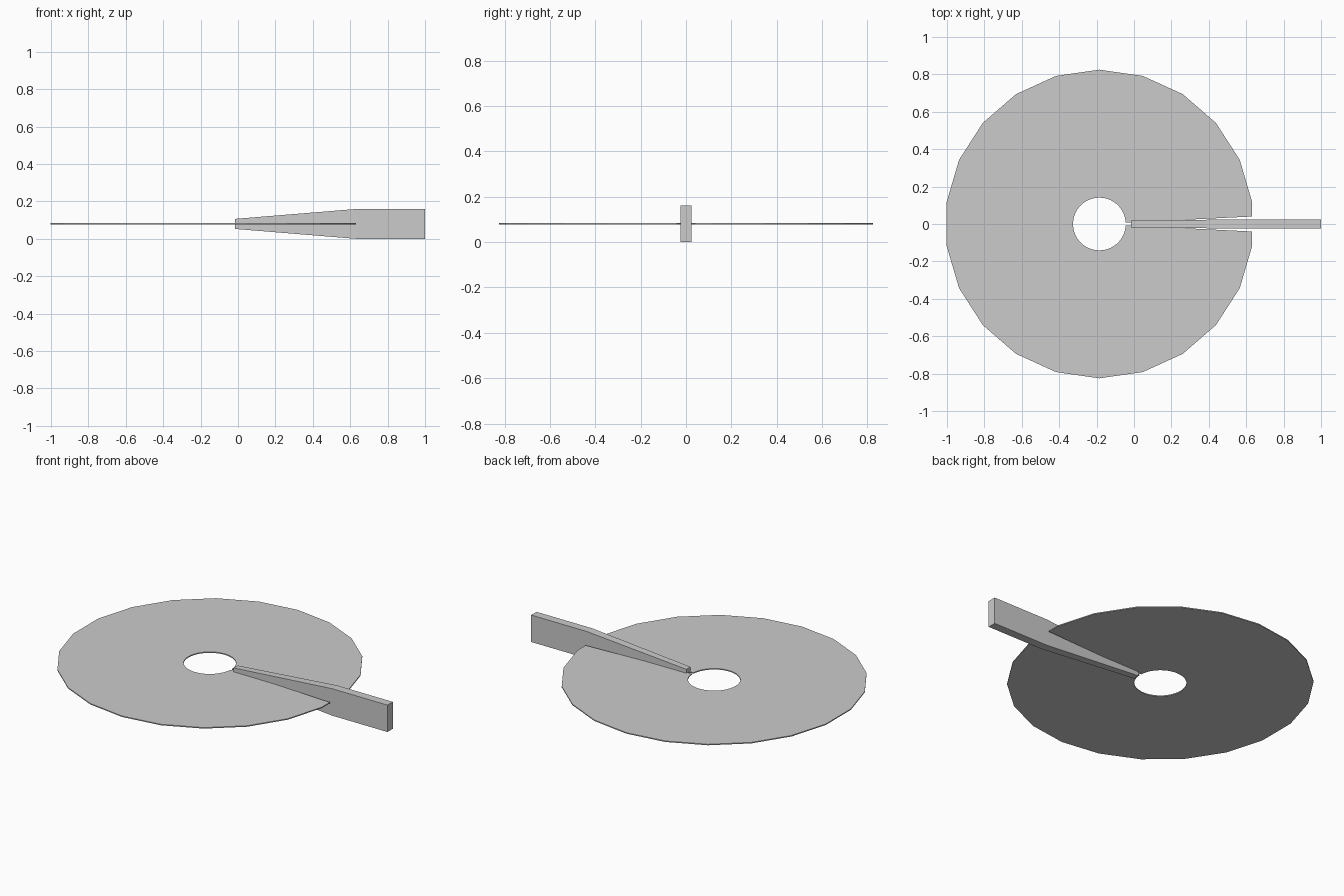
import bpy, bmesh
from math import sin, cos, tan, pi, radians, atan2

if "Cube" in bpy.data.objects:
    bpy.data.objects.remove(bpy.data.objects["Cube"])

CX, MID, R_OUT, R_IN, HALF = -0.185, 0.081, 0.825, 0.141, 0.003


def make_object(name, build):
    bm = bmesh.new()
    build(bm)
    bmesh.ops.recalc_face_normals(bm, faces=bm.faces)
    mesh = bpy.data.meshes.new(name)
    bm.to_mesh(mesh)
    bm.free()
    obj = bpy.data.objects.new(name, mesh)
    bpy.context.collection.objects.link(obj)
    return obj


# Thin 22-sided disc with a round hole and a narrow radial slot
def build_disc(bm):
    step = 2 * pi / 22
    slot = atan2(0.04, 0.815)
    corners = [step * (k + 0.5) for k in range(22)]
    fine = [step * (k + 0.5 + h) for k in range(21) for h in (0, 0.5)] + [corners[-1]]
    angles = [slot] + fine + [2 * pi - slot]
    rings = []
    for a in angles:
        # distance to the straight polygon side at this angle
        local = (a + step / 2) % step - step / 2
        r_out = R_OUT * cos(step / 2) / cos(local)
        rings.append([bm.verts.new((CX + r * cos(a), r * sin(a), MID + z))
                      for r, z in ((R_IN, -HALF), (r_out, -HALF), (r_out, HALF), (R_IN, HALF))])
    for a, b in zip(rings, rings[1:]):
        for i in range(4):
            j = (i + 1) % 4
            bm.faces.new((a[i], b[i], b[j], a[j]))
    bm.faces.new(rings[0])
    bm.faces.new(rings[-1])


# Handle: rectangular bar tapering into the slot
def build_handle(bm):
    sections = [(-0.015, 0.019, 0.027), (0.635, 0.025, 0.08), (1.0, 0.025, 0.08)]
    rings = [[bm.verts.new((x, sy * w, 0.08 + sz * h))
              for sy, sz in ((-1, -1), (1, -1), (1, 1), (-1, 1))] for x, w, h in sections]
    for a, b in zip(rings, rings[1:]):
        for i in range(4):
            j = (i + 1) % 4
            bm.faces.new((a[i], b[i], b[j], a[j]))
    bm.faces.new(rings[0])
    bm.faces.new(rings[-1])


make_object("slotted_disc", build_disc)
make_object("tapered_handle", build_handle)
